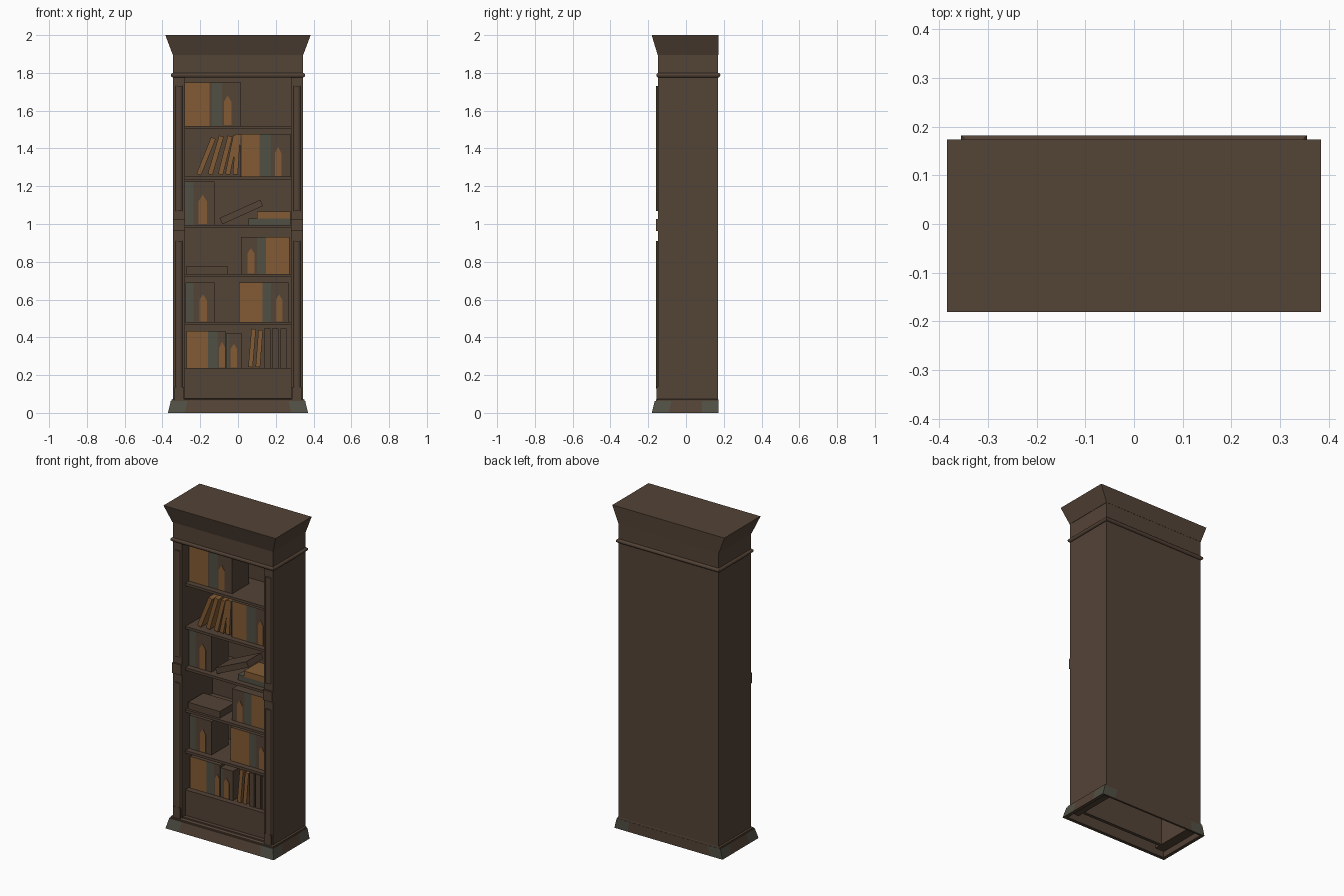
import bpy, bmesh, math
from mathutils import Matrix, Vector

if "Cube" in bpy.data.objects:
    bpy.data.objects.remove(bpy.data.objects["Cube"])


def material(name, rgb):
    m = bpy.data.materials.new(name)
    m.diffuse_color = (*rgb, 1)
    m.use_nodes = True
    m.node_tree.nodes["Principled BSDF"].inputs["Base Color"].default_value = m.diffuse_color
    return m


MATS = [material("dark_wood", (0.088, 0.056, 0.037)),
        material("amber_leather", (0.225, 0.105, 0.034)),
        material("grey_green", (0.082, 0.080, 0.060))]
WOOD, AMBER, GREY = 0, 1, 2


def finish(name, bm, mat=None):
    bmesh.ops.recalc_face_normals(bm, faces=bm.faces)
    me = bpy.data.meshes.new(name)
    for m in MATS:
        me.materials.append(m)
    if mat is not None:
        for f in bm.faces:
            f.material_index = mat
    bm.to_mesh(me)
    bm.free()
    ob = bpy.data.objects.new(name, me)
    bpy.context.collection.objects.link(ob)
    return ob


def box(name, x0, x1, y0, y1, z0, z1, mat=WOOD, tilt=0):
    bm = bmesh.new()
    bmesh.ops.create_cube(bm, size=1)
    bmesh.ops.scale(bm, verts=bm.verts, vec=(x1 - x0, y1 - y0, z1 - z0))
    bmesh.ops.rotate(bm, verts=bm.verts, matrix=Matrix.Rotation(tilt, 3, 'Y'))
    bmesh.ops.translate(bm, verts=bm.verts, vec=((x0 + x1) / 2, (y0 + y1) / 2, (z0 + z1) / 2))
    return finish(name, bm, mat)


# Skins rectangular rings (half width, front y, back y, height); corner > 0 colours the corners
def skin(name, loops, closed=False, corner=0):
    bm = bmesh.new()
    rings = []
    for hx, y0, y1, z in loops:
        pts = [(-hx, y0), (hx, y0), (hx, y1), (-hx, y1)]
        ring = []
        for i in range(4):
            a, b = Vector(pts[i]), Vector(pts[(i + 1) % 4])
            cuts = [0]
            if corner:
                t = corner / (b - a).length
                cuts = [0, t, 1 - t]
            ring += [bm.verts.new((*a.lerp(b, t), z)) for t in cuts]
        rings.append(ring)
    pairs = list(zip(rings, rings[1:]))
    if closed:
        pairs.append((rings[-1], rings[0]))
    else:
        bm.faces.new(rings[0])
        bm.faces.new(rings[-1])
    for k, (r, s) in enumerate(pairs):
        n = len(r)
        for i in range(n):
            j = (i + 1) % n
            f = bm.faces.new((r[i], r[j], s[j], s[i]))
            if corner and i % 3 != 1 and k == 0:
                f.material_index = GREY
    return finish(name, bm)


# A row of books: block whose front is divided into coloured spines, plus a pointed label
def book_row(name, x0, x1, z0, z1, spines, label, y0=-0.08, y1=0.085):
    bm = bmesh.new()
    xs = [x0] + [s[0] for s in spines]
    cols = [[bm.verts.new((x, y, z)) for y, z in ((y0, z0), (y0, z1), (y1, z1), (y1, z0))] for x in xs]
    for (a, b), (_, m) in zip(zip(cols, cols[1:]), spines):
        for i in range(4):
            j = (i + 1) % 4
            bm.faces.new((a[i], a[j], b[j], b[i])).material_index = m if i == 0 else WOOD
    bm.faces.new(cols[0])
    bm.faces.new(cols[-1])
    finish(name, bm)
    # label plate
    a, b = label
    h = z1 - z0
    bm = bmesh.new()
    shape = [(a, z0 + 0.003), (b, z0 + 0.003), (b, z0 + h * .55), ((a + b) / 2, z0 + h * .7), (a, z0 + h * .55)]
    f = bm.faces.new([bm.verts.new((x, y0 - 0.002, z)) for x, z in shape])
    ext = bmesh.ops.extrude_face_region(bm, geom=[f])
    bmesh.ops.translate(bm, verts=[v for v in ext["geom"] if isinstance(v, bmesh.types.BMVert)], vec=(0, 0.003, 0))
    finish(name + "_label", bm, AMBER)


# Carcass
for s, side in ((-1, "left"), (1, "right")):
    a, b = sorted((s * 0.343, s * 0.281))
    box(side + "_side", a, b, -0.148, 0.17, 0.03, 1.78)
box("back_panel", -0.281, 0.281, 0.15, 0.17, 0.03, 1.78)
box("header", -0.343, 0.343, -0.148, 0.17, 1.775, 1.9)
box("lower_front_panel", -0.281, 0.281, -0.115, -0.095, 0.03, 0.225)
box("lower_ledge", -0.281, 0.281, -0.14, -0.11, 0.06, 0.08)

# Shelves
for i, z in enumerate((0.238, 0.482, 0.736, 0.996, 1.252, 1.52)):
    box(f"shelf_{i + 1}", -0.281, 0.281, -0.115, 0.15, z - 0.016, z)

# Cornice, bead mouldings and hollow plinth
skin("cornice", [(0.345, -0.15, 0.171, 1.895), (0.384, -0.181, 0.173, 1.998), (0.384, -0.181, 0.173, 2.0)])


def bead(name, z, r):
    loops = []
    for k in range(7):
        t = math.pi * (k / 6 - 0.5)
        o = r * math.cos(t)
        loops.append((0.343 + o, -0.147 - o * .8, 0.17 + o, z + r * math.sin(t)))
    skin(name, loops)


bead("upper_bead", 1.788, 0.012)
skin("lower_bead", [(0.340, -0.145, 0.168, 0.058), (0.352, -0.160, 0.171, 0.062),
                    (0.352, -0.160, 0.171, 0.07), (0.340, -0.145, 0.168, 0.075)], closed=True)
skin("plinth", [(0.371, -0.181, 0.172, 0), (0.356, -0.166, 0.172, 0.062),
                (0.340, -0.145, 0.16, 0.062), (0.350, -0.160, 0.16, 0)], closed=True, corner=0.088)

# Columns with blocks
for s, side in ((-1, "left"), (1, "right")):
    cx = s * 0.312
    for part, z0, z1 in (("lower", 0.13, 0.91), ("upper", 1.07, 1.73)):
        bm = bmesh.new()
        bmesh.ops.create_cone(bm, cap_ends=True, segments=16, radius1=0.023, radius2=0.023, depth=z1 - z0,
                              matrix=Matrix.Translation((cx, -0.135, (z0 + z1) / 2)))
        ob = finish(f"{side}_{part}_column", bm)
        for p in ob.data.polygons:
            p.use_smooth = abs(p.normal.z) < 0.5
    box(side + "_middle_block", cx - 0.031, cx + 0.031, -0.158, -0.14, 0.963, 1.027)
    box(side + "_foot_block", cx - 0.025, cx + 0.025, -0.157, -0.14, 0.07, 0.137)

# Book rows (spine right edge, colour)
book_row("top_books", -0.28, 0.016, 1.52, 1.75,
         [(-0.15, AMBER), (-0.138, WOOD), (-0.085, GREY), (0.016, WOOD)], (-0.075, -0.035))
book_row("fifth_shelf_books", 0.01, 0.278, 1.252, 1.476,
         [(0.02, WOOD), (0.115, AMBER), (0.175, GREY), (0.278, WOOD)], (0.195, 0.23))
book_row("fourth_shelf_books", -0.28, -0.125, 0.996, 1.224,
         [(-0.235, GREY), (-0.125, WOOD)], (-0.208, -0.165))
book_row("third_shelf_books", 0.015, 0.273, 0.736, 0.932,
         [(0.1, WOOD), (0.147, GREY), (0.273, AMBER)], (0.05, 0.087))
book_row("second_shelf_left_books", -0.278, -0.125, 0.482, 0.69,
         [(-0.235, GREY), (-0.125, WOOD)], (-0.205, -0.165))
book_row("second_shelf_right_books", 0.005, 0.268, 0.482, 0.69,
         [(0.13, AMBER), (0.175, GREY), (0.268, WOOD)], (0.2, 0.235))
book_row("first_shelf_books", -0.273, -0.066, 0.238, 0.434,
         [(-0.16, AMBER), (-0.108, GREY), (-0.066, WOOD)], (-0.1, -0.068))
book_row("first_shelf_short_books", -0.064, 0.022, 0.238, 0.42,
         [(-0.05, GREY), (0.022, WOOD)], (-0.04, -0.004))


# Leaning books: centre of foot, centre of head, thickness
def leaning(name, fx, fz, hx, hz, t, mat, y0=-0.085, y1=0.06):
    length = math.hypot(hx - fx, hz - fz)
    cx, cz = (fx + hx) / 2, (fz + hz) / 2
    box(name, cx - t / 2, cx + t / 2, y0, y1, cz - length / 2, cz + length / 2, mat,
        math.atan2(hx - fx, hz - fz))


for i, (fx, hx, hz) in enumerate(((-0.208, -0.13, 1.455), (-0.148, -0.088, 1.465), (-0.093, -0.042, 1.465),
                                  (-0.055, -0.012, 1.47), (-0.014, 0.0, 1.475))):
    leaning(f"leaning_book_{i + 1}", fx, 1.262, hx, hz, 0.026, AMBER)
leaning("propped_book", -0.09, 1.015, 0.125, 1.112, 0.036, WOOD)
leaning("low_leaning_book_1", 0.066, 0.242, 0.083, 0.445, 0.024, AMBER)
leaning("low_leaning_book_2", 0.105, 0.242, 0.12, 0.438, 0.024, AMBER)
for i, x in enumerate((0.137, 0.18, 0.224)):
    box(f"upright_book_{i + 1}", x, x + 0.034, -0.085, 0.06, 0.238, 0.447)

# Flat stacked books
box("flat_book_lower", 0.055, 0.278, -0.08, 0.07, 0.996, 1.03, GREY)
box("flat_book_upper", 0.1, 0.278, -0.085, 0.06, 1.03, 1.066, AMBER)
box("flat_book_left", -0.273, -0.055, -0.1, 0.05, 0.736, 0.778)
